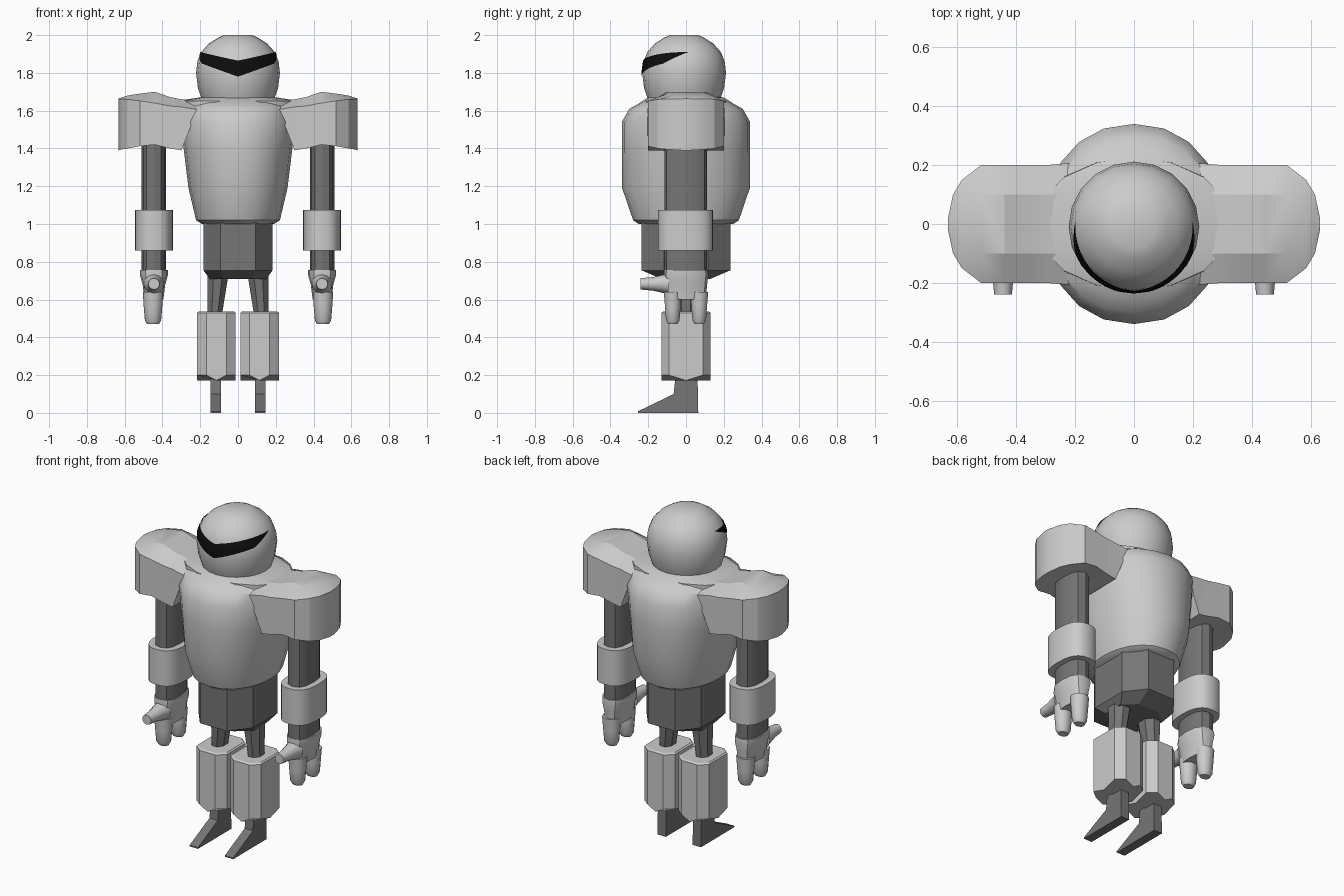
import bpy, bmesh, math

if "Cube" in bpy.data.objects:
    bpy.data.objects.remove(bpy.data.objects["Cube"])


def material(name, v):
    m = bpy.data.materials.new(name)
    m.diffuse_color = (v, v, v, 1)
    m.use_nodes = True
    m.node_tree.nodes["Principled BSDF"].inputs["Base Color"].default_value = m.diffuse_color
    return m


LIGHT = material("light grey", 0.6)
DARK = material("dark grey", 0.18)
BLACK = material("black", 0.004)


def loft(name, rings, mat, smooth=None, closed=True):
    """Skin a list of equal-length rings; closed rings get end caps."""
    bm = bmesh.new()
    vs = [[bm.verts.new(p) for p in ring] for ring in rings]
    n = len(rings[0])
    for a, b in zip(vs, vs[1:]):
        for i in range(n if closed else n - 1):
            j = (i + 1) % n
            bm.faces.new((a[i], a[j], b[j], b[i]))
    if closed:
        bm.faces.new(vs[0][::-1])
        bm.faces.new(vs[-1])
    bmesh.ops.recalc_face_normals(bm, faces=bm.faces)
    me = bpy.data.meshes.new(name)
    bm.to_mesh(me)
    bm.free()
    me.materials.append(mat)
    ob = bpy.data.objects.new(name, me)
    bpy.context.collection.objects.link(ob)
    if smooth:
        bpy.ops.object.select_all(action='DESELECT')
        ob.select_set(True)
        bpy.context.view_layer.objects.active = ob
        bpy.ops.object.shade_smooth_by_angle(angle=math.radians(smooth))
    return ob


def oval(cx, cy, z, rx, ry, n, power=2.0, turn=0.0):
    """Horizontal superellipse ring."""
    pts = []
    for i in range(n):
        t = 2 * math.pi * (i + turn) / n
        c, s = math.cos(t), math.sin(t)
        pts.append((cx + rx * math.copysign(abs(c) ** (2 / power), c),
                    cy + ry * math.copysign(abs(s) ** (2 / power), s), z))
    return pts


# Head: faceted dome with a flat crown
HEAD = [(1.64, .185), (1.67, .195), (1.72, .212), (1.80, .222), (1.86, .215),
        (1.91, .195), (1.955, .155), (1.985, .108), (2.0, .075)]
loft("head", [oval(0, -.01, z, r, r, 20) for z, r in HEAD], LIGHT, 25)


# Visor: thin V-shaped plate wrapped round the face
def head_radius(z):
    for (z0, r0), (z1, r1) in zip(HEAD, HEAD[1:]):
        if z0 <= z <= z1:
            return r0 + (r1 - r0) * (z - z0) / (z1 - z0)


strips = []
for i in range(-24, 25):
    a = math.radians(i * 4)
    s = abs(math.sin(a))
    top = 1.865 + .045 * s
    low = min(top - .001, 1.78 + .08 * s + .05 * max(0, (abs(i) * 4 - 60) / 36))
    strip = []
    for k in range(5):
        z = low + (top - low) * k / 4
        r = head_radius(z) + .004
        strip.append((r * math.sin(a), -.01 - r * math.cos(a), z))
    strips.append(strip)
loft("visor", strips, BLACK, closed=False)

# Torso: barrel tapering to the waist, with a sloping collar
TORSO = [(1.0, .19, .25), (1.02, .222, .28), (1.19, .262, .338), (1.4, .288, .34),
         (1.54, .305, .34), (1.61, .29, .30), (1.635, .26, .255), (1.67, .19, .2)]
loft("torso", [oval(0, 0, z, rx, ry, 20, 2.15) for z, rx, ry in TORSO], LIGHT, 35)
loft("collar", [oval(0, 0, 1.60, .33, .23, 16), oval(0, 0, 1.65, .335, .225, 16),
                oval(0, 0, 1.672, .19, .19, 16)], LIGHT, 25)


# Waist: chamfered block
def block(z, hx, hy, fx=.5, fy=.5):
    q = [(hx, -hy * fy), (hx, hy * fy), (hx * fx, hy), (-hx * fx, hy),
         (-hx, hy * fy), (-hx, -hy * fy), (-hx * fx, -hy), (hx * fx, -hy)]
    return [(x, y, z) for x, y in q]


loft("waist", [block(.71, .15, .13), block(.755, .183, .235),
               block(1.01, .183, .235)], DARK)

# Shoulder stations: x, half depth, bottom, rim, crown
SHOULDER = [(.18, .205, 1.59, 1.60, 1.64), (.24, .205, 1.54, 1.61, 1.652),
            (.30, .2, 1.39, 1.62, 1.66), (.36, .2, 1.40, 1.625, 1.672),
            (.44, .2, 1.42, 1.64, 1.70), (.52, .2, 1.412, 1.652, 1.69),
            (.585, .15, 1.40, 1.66, 1.68), (.615, .10, 1.395, 1.662, 1.67),
            (.632, .02, 1.39, 1.662, 1.665)]

for side, s in (("left", 1), ("right", -1)):
    # Shoulder pad
    loft(side + "_shoulder",
         [[(s * x, -w, b), (s * x, -w, r), (s * x, -w * .5, c), (s * x, w * .5, c),
           (s * x, w, r), (s * x, w, b)] for x, w, b, r, c in SHOULDER], LIGHT, 20)

    # Arm and forearm cuff
    ax = .445 * s
    loft(side + "_arm", [oval(ax, -.002, z, .065, .112, 12, 2.6) for z in (.73, 1.5)],
         DARK, 25)
    loft(side + "_cuff", [oval(ax, -.002, z, .1, .146, 24, 2.6) for z in (.86, 1.075)],
         LIGHT, 30)

    # Hand: palm, two fingers and a forward thumb
    loft(side + "_palm", [oval(ax, 0, z, rx, ry, 12, 2.6) for z, rx, ry in
                          ((.60, .05, .105), (.68, .06, .112), (.73, .074, .118),
                           (.757, .074, .115))], LIGHT, 35)
    for part, y in (("front", -.07), ("back", .07)):
        loft(f"{side}_{part}_finger",
             [oval(ax + .005 * s, y, z, rx, ry, 10) for z, rx, ry in
              ((.47, .032, .026), (.49, .043, .038), (.56, .049, .043),
               (.64, .054, .05))], LIGHT, 40)
    loft(side + "_thumb",
         [[(ax + r * math.cos(i * math.pi / 6), y, .683 + r * math.sin(i * math.pi / 6))
           for i in range(12)] for y, r in ((-.24, .03), (-.175, .036), (-.09, .055))],
         LIGHT, 30)

    # Thigh
    lx = .114 * s
    loft(side + "_thigh", [oval(.125 * s, 0, .5, .04, .055, 8, turn=.5),
                           oval(.105 * s, 0, .75, .062, .075, 8, turn=.5)], DARK)

    # Shin guard: faceted tube with a notched lower rim
    plan = [(.102, 0), (.102, .09), (.052, .13), (0, .13), (-.052, .13), (-.102, .09),
            (-.102, 0), (-.102, -.09), (-.052, -.13), (0, -.13), (.052, -.13),
            (.102, -.09)]
    loft(side + "_shin",
         [[(lx + x, y, .172 if 0 in (x, y) else .2) for x, y in plan],
          [(lx + x, y, .53) for x, y in plan],
          [(lx + x * .92, y * .92, .537) for x, y in plan]], LIGHT)

    # Ankle and pointed foot
    foot = [(.06, .25), (.065, 0), (-.255, 0), (-.255, .008), (-.065, .1), (-.05, .25)]
    loft(side + "_foot", [[(lx + .004 * s + dx, y, z) for y, z in foot]
                          for dx in (-.028, .028)], DARK)
